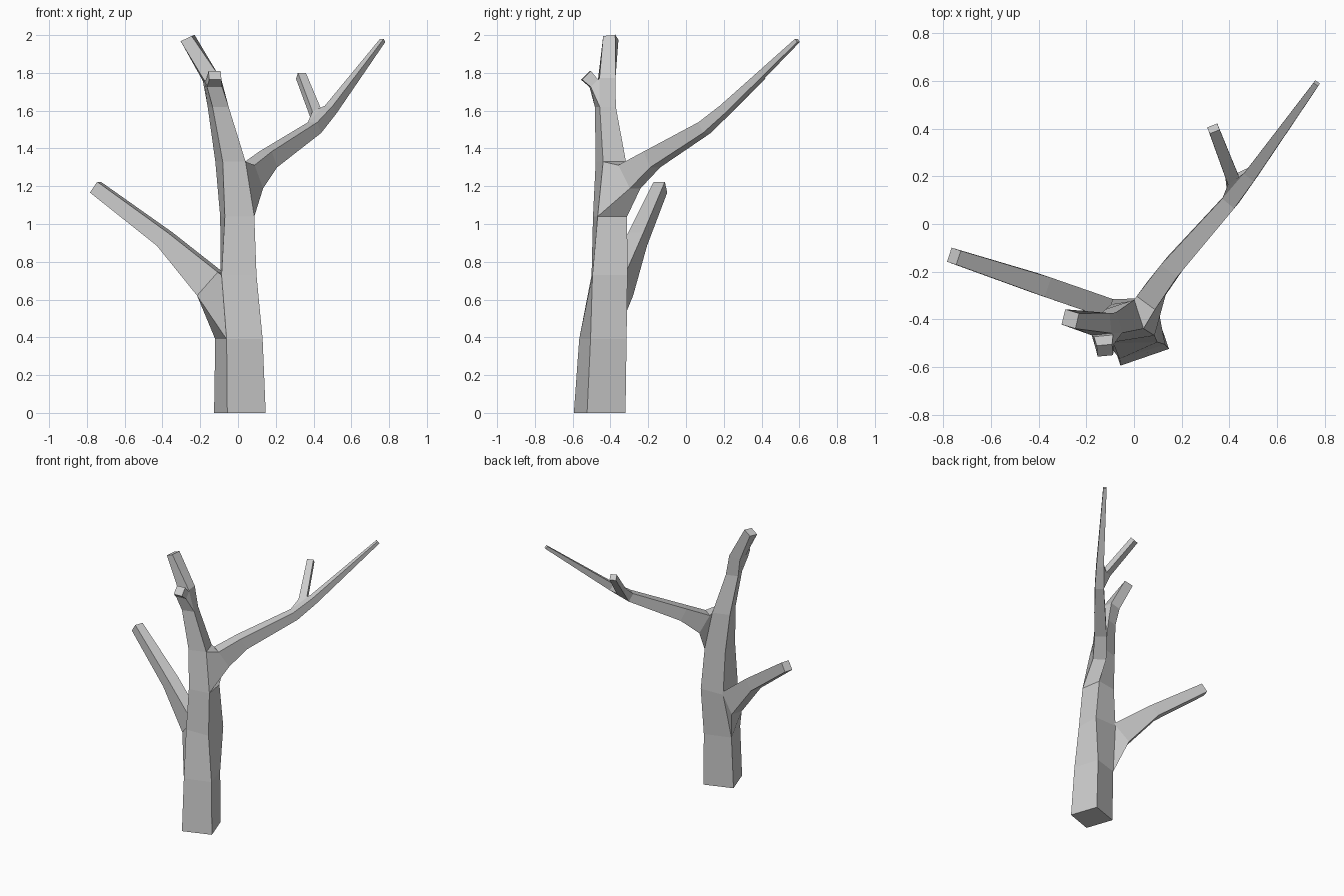
import bpy, bmesh
from math import radians
from mathutils import Vector, Matrix

if "Cube" in bpy.data.objects:
    bpy.data.objects.remove(bpy.data.objects["Cube"])

bm = bmesh.new()


def loft(rings):
    """Join four-sided rings with quads and cap the far end."""
    for a, b in zip(rings, rings[1:]):
        for i in range(4):
            j = (i + 1) % 4
            bm.faces.new((a[i], a[j], b[j], b[i]))
    bm.faces.new(rings[-1])


def trunk_ring(x, y, z, width, turn, tilt):
    """Square section turned about z, then tilted so its +x side rises."""
    rot = Matrix.Rotation(radians(-tilt), 3, 'Y') @ Matrix.Rotation(radians(turn), 3, 'Z')
    h = width / 2
    return [bm.verts.new(Vector((x, y, z)) + rot @ Vector((u * h, v * h, 0)))
            for u, v in ((-1, -1), (1, -1), (1, 1), (-1, 1))]


def branch(low, high, side, path, roll=0):
    """Grow a branch out of one side face between two rings.
    path rows: x, y, z, width, height."""
    j = (side + 1) % 4
    start = [low[side], low[j], high[j], high[side]]
    bm.faces.remove(bm.faces.get(start))
    pts = [Vector(p[:3]) for p in path]
    steps = [(b - a).normalized() for a, b in zip(pts, pts[1:])]
    rings = [start]
    for k, (p, row) in enumerate(zip(pts, path)):
        t = (steps[max(k - 1, 0)] + steps[min(k, len(steps) - 1)]).normalized()
        s = t.cross(Vector((0, 0, 1))).normalized()
        up = s.cross(t)
        w, h = row[3] / 2, row[4] / 2
        ring = [bm.verts.new(p + s * (u * w) + up * (v * h))
                for u, v in ((1, -1), (-1, -1), (-1, 1), (1, 1))]
        rings.append(ring[roll:] + ring[:roll])
    loft(rings)
    return rings


# Trunk, from the ground to the top shoot
trunk = [trunk_ring(*r) for r in (
    (0.010, -0.457, 0.00, 0.215, 19, 0),
    (0.005, -0.440, 0.39, 0.200, 17.5, 0),
    (0.003, -0.405, 0.73, 0.185, 1.5, 0),
    (-0.004, -0.402, 1.04, 0.158, 9, 0),
    (-0.040, -0.398, 1.33, 0.127, 18, 0),
    (-0.105, -0.427, 1.62, 0.089, 17, 0),
    (-0.140, -0.420, 1.765, 0.085, 6, 10),
    (-0.267, -0.398, 1.985, 0.066, -15, 25))]
loft(trunk)
bm.faces.new(trunk[0][::-1])

# Low left branch
branch(trunk[1], trunk[2], 3, [
    (-0.148, -0.339, 0.683, 0.085, 0.170),
    (-0.388, -0.256, 0.920, 0.085, 0.092),
    (-0.755, -0.135, 1.195, 0.062, 0.070)])

# Long right branch
long_branch = branch(trunk[3], trunk[4], 1, [
    (0.072, -0.300, 1.250, 0.095, 0.145),
    (0.160, -0.180, 1.342, 0.085, 0.095),
    (0.405, 0.098, 1.510, 0.065, 0.065),
    (0.490, 0.207, 1.605, 0.053, 0.052),
    (0.766, 0.590, 1.972, 0.024, 0.022)])

# Twig on the long branch
branch(long_branch[3], long_branch[4], 1, [
    (0.414, 0.190, 1.580, 0.055, 0.045),
    (0.333, 0.400, 1.785, 0.045, 0.042)], roll=1)

# Short stub on the front near the top
branch(trunk[5], trunk[6], 0, [
    (-0.126, -0.488, 1.745, 0.080, 0.055),
    (-0.122, -0.530, 1.787, 0.065, 0.065)])

bmesh.ops.recalc_face_normals(bm, faces=bm.faces[:])
mesh = bpy.data.meshes.new("bare_tree")
bm.to_mesh(mesh)
bm.free()
bpy.context.collection.objects.link(bpy.data.objects.new("bare_tree", mesh))
